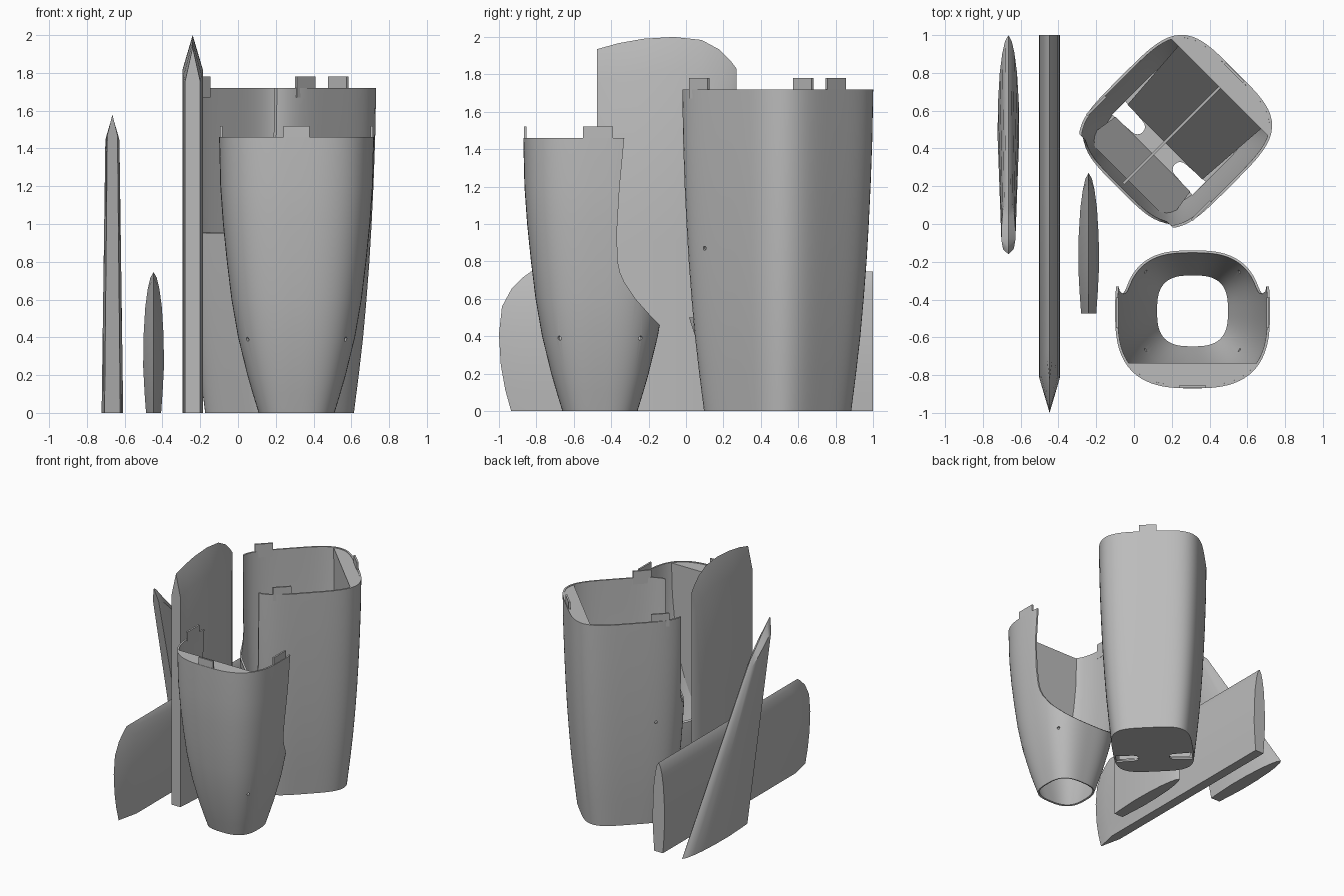
import bpy, bmesh, math
from mathutils import Vector

if "Cube" in bpy.data.objects:
    bpy.data.objects.remove(bpy.data.objects["Cube"])

grey = bpy.data.materials.new("plain_grey")
grey.use_nodes = True
COLOR = (0.5, 0.5, 0.5, 1)
grey.diffuse_color = COLOR
grey.node_tree.nodes["Principled BSDF"].inputs["Base Color"].default_value = COLOR


def make(name, verts, faces, loc=(0, 0, 0), rot=0, fix=True):
    """Mesh object from points and faces, placed and turned about z."""
    bm = bmesh.new()
    vs = [bm.verts.new(v) for v in verts]
    for f in faces:
        bm.faces.new([vs[i] for i in f])
    bmesh.ops.remove_doubles(bm, verts=bm.verts, dist=1e-5)
    if fix:
        bmesh.ops.recalc_face_normals(bm, faces=bm.faces)
    me = bpy.data.meshes.new(name)
    bm.to_mesh(me)
    bm.free()
    me.materials.append(grey)
    ob = bpy.data.objects.new(name, me)
    ob.location, ob.rotation_euler.z = loc, rot
    bpy.context.collection.objects.link(ob)
    return ob


def activate(ob):
    bpy.context.view_layer.update()
    for o in bpy.context.selected_objects:
        o.select_set(False)
    ob.select_set(True)
    bpy.context.view_layer.objects.active = ob


def smooth(ob, angle=30):
    activate(ob)
    bpy.ops.object.shade_smooth_by_angle(angle=math.radians(angle))


def boolean(ob, cutter, op="DIFFERENCE"):
    """Apply a boolean and throw the cutter away."""
    cutter.hide_render = True
    activate(ob)
    m = ob.modifiers.new("cut", "BOOLEAN")
    m.operation, m.object, m.solver = op, cutter, "EXACT"
    bpy.ops.object.modifier_apply(modifier=m.name)
    bpy.data.objects.remove(cutter)


def prism(name, pts, lo, hi, along="z", loc=(0, 0, 0), rot=0):
    """Extrude a 2D outline along z, or along y when the outline is (x, z)."""
    put = (lambda p, h: (p[0], p[1], h)) if along == "z" else (lambda p, h: (p[0], h, p[1]))
    n = len(pts)
    verts = [put(p, h) for h in (lo, hi) for p in pts]
    faces = [range(n), range(n, 2 * n)]
    faces += [(i, (i + 1) % n, n + (i + 1) % n, n + i) for i in range(n)]
    return make(name, verts, faces, loc, rot)


def box(name, x, y, z, loc=(0, 0, 0), rot=0):
    pts = [(x[0], y[0]), (x[1], y[0]), (x[1], y[1]), (x[0], y[1])]
    return prism(name, pts, z[0], z[1], "z", loc, rot)


def rod(p, q, r=0.011):
    """Drill bit between two points."""
    p, q = Vector(p), Vector(q)
    bpy.ops.mesh.primitive_cylinder_add(vertices=16, radius=r, depth=(q - p).length, location=(p + q) / 2)
    ob = bpy.context.object
    ob.rotation_euler = (q - p).to_track_quat("Z", "Y").to_euler()
    return ob


def body(name, a, b, n, profile, loc, rot, bottom, top, shrink=0.0):
    """Rounded-square tapering body; x is the closed back, -x the open side."""
    N, verts = 96, []
    for z, s in profile:
        for i in range(N):
            t = 2 * math.pi * i / N
            c, d = math.cos(t), math.sin(t)
            r = (abs(c) ** n + abs(d) ** n) ** (-1 / n)
            verts.append(((a * s - shrink) * r * c, (b * s - shrink) * r * d, z))
    faces = [(j * N + i, j * N + (i + 1) % N, (j + 1) * N + (i + 1) % N, (j + 1) * N + i)
             for j in range(len(profile) - 1) for i in range(N)]
    if bottom:
        faces.append(list(reversed(range(N))))
    if top:
        faces.append(range(len(verts) - N, len(verts)))
    return make(name, verts, faces, loc, rot, fix=False)


def shell(name, a, b, n, profile, loc, rot, bottom, opening, chord):
    """Thin body with an opening on -x and a flat infill on +x."""
    ob = body(name, a, b, n, profile, loc, rot, bottom, False)
    activate(ob)
    m = ob.modifiers.new("wall", "SOLIDIFY")
    m.thickness, m.offset, m.use_even_offset = 0.014, -1, True
    bpy.ops.object.modifier_apply(modifier=m.name)
    boolean(ob, prism("opening_cutter", opening, -1, 1, "y", loc, rot))
    fill = body(name + "_infill", a, b, n, profile, (loc[0], loc[1], -0.004), rot, True, True, 0.004)
    boolean(fill, box("infill_cutter", (chord, 1), (-1, 1), (0.005, 3), loc, rot), "INTERSECT")
    smooth(fill)
    return ob


# Tall rear bin, turned so its open side faces front right
R_LOC, R_ROT = (0.22, 0.49, 0), math.pi / 4
rear_profile = [(0, .77), (.2, .82), (.4, .865), (.6, .90), (.8, .93), (1, .953), (1.2, .972), (1.45, .99), (1.72, 1)]
rear_open = [(-.37, 1.9), (-.37, 1.1), (-.375, 1.03), (-.39, .98), (-.41, .957), (-.43, .95), (-.7, .95), (-.7, 1.9)]
rear = shell("rear_bin", .45, .41, 4, rear_profile, R_LOC, R_ROT, True, rear_open, .33)
for side in (-1, 1):
    # floor slot with a rounded inner end
    arc = [(-.125 + .04 * math.cos(t * math.pi / 8), side * (.16 - .04 * math.sin(t * math.pi / 8))) for t in range(9)]
    slot = arc + [(-.175, side * .3), (-.075, side * .3)]
    boolean(rear, prism("slot_cutter", slot, -.1, .1, "z", R_LOC, R_ROT))
c45 = math.sqrt(.5)
drill = [(R_LOC[0] + (-.17 - v) * c45, R_LOC[1] + (-.17 + v) * c45, .87) for v in (-.6, .6)]
boolean(rear, rod(*drill))
smooth(rear)

# Divider and sloping floors inside the rear bin
prism("rear_divider", [(-.33, .01), (.33, .01), (.33, .85), (-.39, .85)], -.006, .006, "y", R_LOC, R_ROT)
for name, foot, head in (("rear_ramp", (-.08, .02), (.33, .85)), ("front_ramp", (-.17, .02), (-.36, .5))):
    verts = [(u, w, z) for u, z, half in ((*foot, .28), (*head, .31)) for w in (-half, half)]
    make(name, verts, [(0, 1, 3, 2)], R_LOC, R_ROT)

# Front bin, open to the back
F_LOC, F_ROT = (0.31, -0.46, 0), -math.pi / 2
front_profile = [(0, .49), (.1, .565), (.2, .635), (.4, .755), (.6, .84), (.8, .90), (1, .95), (1.2, .985), (1.46, 1)]
front_open = [(-.13, 1.7), (-.13, 1.46), (-.105, 1.2), (-.09, .95), (-.095, .8), (-.108, .74), (-.13, .69),
              (-.19, .6), (-.27, .51), (-.34, .44), (-.6, .19), (-.6, 1.7)]
front = shell("front_bin", .41, .41, 2.8, front_profile, F_LOC, F_ROT, False, front_open, .275)
for side in (-1, 1):
    x = F_LOC[0]
    boolean(front, rod((x - side * .36, -.76, .39), (x + side * .36, -.16, .39)))
smooth(front)

# Rim tabs: wall offset, tab centre along the wall, half length
box("rear_tab_back", (.432, .446), (-.07, .07), (1.64, 1.78), R_LOC, R_ROT)
box("front_tab_front", (.393, .407), (-.068, .068), (1.38, 1.52), F_LOC, F_ROT)
for side, word in ((-1, "right"), (1, "left")):
    y = sorted((side * .386, side * .4))
    box("rear_tab_" + word, (-.27, -.13), y, (1.67, 1.78), R_LOC, R_ROT)
    y = sorted((side * .392, side * .406))
    box("front_tab_" + word, (-.07, .09), y, (1.39, 1.52), F_LOC, F_ROT)


# Fins: foil section (chord fraction, half thickness) run along a span to a chisel edge
FOIL = [(0, .04), (.15, .048), (.33, .055), (.55, .053), (.75, .044), (.88, .031), (.96, .017), (1, 0)]


def fin(name, place, ridge, drop, thick):
    n, verts, faces = len(FOIL), [], []
    for side in (-1, 1):
        for row in range(4):
            for f, w in FOIL:
                top = ridge(f)
                t = (0, (top - drop) / 2, top - drop, top)[row]
                x = 0 if row == 3 else side * w * thick(t)
                verts.append(place(x, f, t))
    for s in (0, 4 * n):
        for r in range(3):
            for i in range(n - 1):
                k = s + r * n + i
                faces.append((k, k + 1, k + n + 1, k + n))
    for r in range(3):
        faces.append((r * n, (r + 1) * n, (r + 5) * n, (r + 4) * n))
    faces.append(list(range(n)) + list(range(5 * n - 1, 4 * n - 1, -1)))
    # weld first so shared tips and ridges make clean faces
    seen, clean = {}, []
    for i, v in enumerate(verts):
        seen.setdefault(tuple(round(c, 5) for c in v), i)
    same = [seen[tuple(round(c, 5) for c in v)] for v in verts]
    for f in faces:
        loop = list(dict.fromkeys(same[i] for i in f))
        if len(loop) > 2:
            clean.append(loop)
    smooth(make(name, verts, clean), 25)


def long_ridge(f):
    return 2 - .065 * ((.54 - f) / .54) ** 2 if f < .54 else 2 - .17 * ((f - .54) / .46) ** 3


def swept(x, f, t):
    trail, lead = .2 - .228 * t, 1 - .68 * t
    return (-.665 + x, trail + f * (lead - trail), t)


fin("standing_fin", lambda x, f, t: (-.24 + x, -.475 + f * .745, t), long_ridge, .18, lambda t: 1)
fin("lying_fin", lambda x, f, t: (-.447 + x, 1 - t, f * .745), long_ridge, .18, lambda t: 1)
fin("swept_fin", swept, lambda f: 1.58 - .26 * f * f, .11, lambda t: 1.04 - .25 * t)
